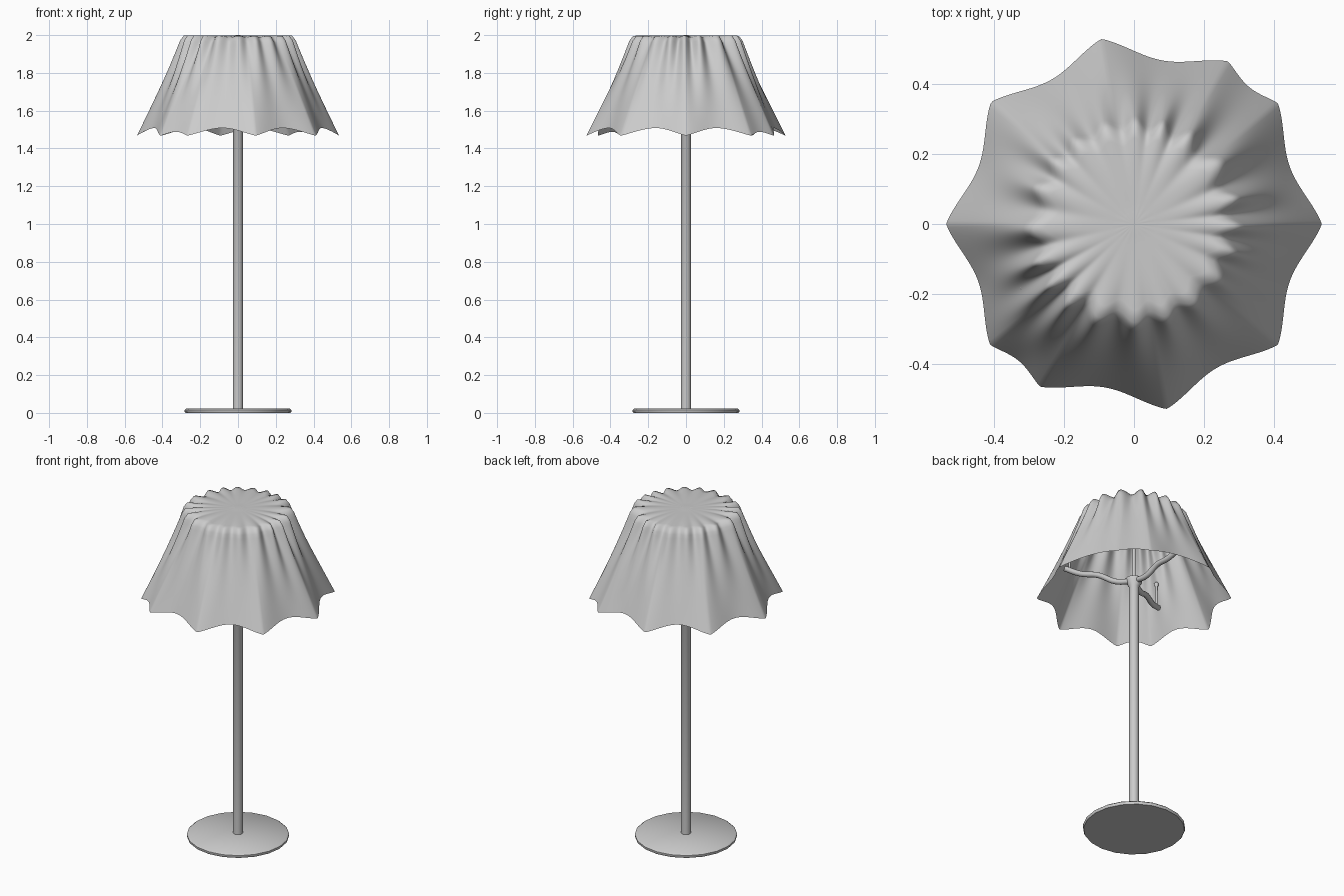
import bpy, bmesh, math
from math import sin, cos, pi, radians
from mathutils import Vector

if "Cube" in bpy.data.objects:
    bpy.data.objects.remove(bpy.data.objects["Cube"])


def make_object(name, bm, angle=40):
    bmesh.ops.recalc_face_normals(bm, faces=bm.faces)
    me = bpy.data.meshes.new(name)
    bm.to_mesh(me)
    bm.free()
    ob = bpy.data.objects.new(name, me)
    bpy.context.collection.objects.link(ob)
    me.shade_smooth()
    me.set_sharp_from_angle(angle=radians(angle))
    return ob


def lathe(name, profile, sides, centre=(0, 0), angle=40):
    """Spin an (r, z) profile that starts and ends on the axis."""
    bm = bmesh.new()
    vs = [bm.verts.new((r + centre[0], centre[1], z)) for r, z in profile]
    es = [bm.edges.new(p) for p in zip(vs, vs[1:])]
    bmesh.ops.spin(bm, geom=vs + es, cent=(*centre, 0), axis=(0, 0, 1),
                   angle=2 * pi, steps=sides, use_merge=False)
    bmesh.ops.remove_doubles(bm, verts=bm.verts, dist=1e-5)
    return make_object(name, bm, angle)


def tube(name, points, radius):
    cu = bpy.data.curves.new(name, 'CURVE')
    cu.dimensions = '3D'
    cu.bevel_depth, cu.bevel_resolution, cu.use_fill_caps = radius, 3, True
    sp = cu.splines.new('BEZIER')
    sp.bezier_points.add(len(points) - 1)
    for bp, p in zip(sp.bezier_points, points):
        bp.co = p
        bp.handle_left_type = bp.handle_right_type = 'AUTO'
    ob = bpy.data.objects.new(name, cu)
    bpy.context.collection.objects.link(ob)
    return ob


# foot disc and pole
lathe("base_disc", [(0, 0), (.278, 0), (.282, .006), (.282, .016), (.272, .024), (0, .024)], 20)
lathe("pole", [(0, .02), (.027, .02), (.027, 1.54), (.045, 1.57), (.045, 1.59),
               (.02, 1.605), (.008, 1.61), (.008, 1.98), (0, 1.98)], 16)

# three wavy support arms, each with a thin upright rod and small knob
for i, deg in enumerate((90, 210, 330)):
    d = Vector((cos(radians(deg)), sin(radians(deg)), 0))
    path = [(.02, 1.575), (.1, 1.565), (.2, 1.595), (.3, 1.595), (.39, 1.62)]
    tube(f"arm_{i}", [d * r + Vector((0, 0, z)) for r, z in path], .016)
    p = d * .36
    lathe(f"rod_{i}", [(0, 1.6), (.006, 1.6), (.006, 1.735), (.013, 1.745),
                       (.013, 1.755), (.006, 1.765), (0, 1.766)], 10, (p.x, p.y))

# draped cloth shade: gathered flat top, pointed hem corners
CORNERS = [0, 40, 60, 100, 139.5, 180, 220, 240, 280, 320, 360]


def hem(deg):
    """Hem radius and height: points at the corners, sagging in between."""
    for a, b in zip(CORNERS, CORNERS[1:]):
        if a <= deg <= b:
            depth = (b - a) / 40
            s = sin(pi * (deg - a) / (b - a)) ** 1.15
            return .535 - .062 * depth ** 1.3 * s, 1.468 + .04 * depth * s


def gather(t):
    """Uneven pleat wave around the top rim, -1 to 1."""
    phase = 20 * t + .9 * sin(3 * t + 1) + .7 * sin(5 * t)
    return cos(phase) * (.8 + .25 * sin(2 * t + .6))


N, TOP, SIDE = 360, 8, 24
bm = bmesh.new()
rings = []
for j in range(1, TOP + SIDE + 1):
    ring = []
    for k in range(N):
        t = 2 * pi * k / N
        hr, hz = hem(360 * k / N)
        g = gather(t)
        rim = .278 + .022 * g
        if j <= TOP:                       # flat top out to the rim
            u = j / TOP
            r = u * (rim - .012)
            z = 1.998 - .006 * u ** 4 * (1 - g)
        else:                              # side falling to the hem
            u = (j - TOP) / SIDE
            wave = .022 * g * (1 - u) ** 2.2
            r = .278 * (1 - u) + hr * u + wave
            top = 1.992 - .006 * (1 - g)
            z = top + (hz - top) * u
        ring.append(bm.verts.new((r * cos(t), r * sin(t), z)))
    rings.append(ring)
centre = bm.verts.new((0, 0, 2.0))
for k in range(N):
    n = (k + 1) % N
    bm.faces.new((centre, rings[0][k], rings[0][n]))
    for a, b in zip(rings, rings[1:]):
        bm.faces.new((a[k], b[k], b[n], a[n]))
make_object("cloth_shade", bm, 80)
